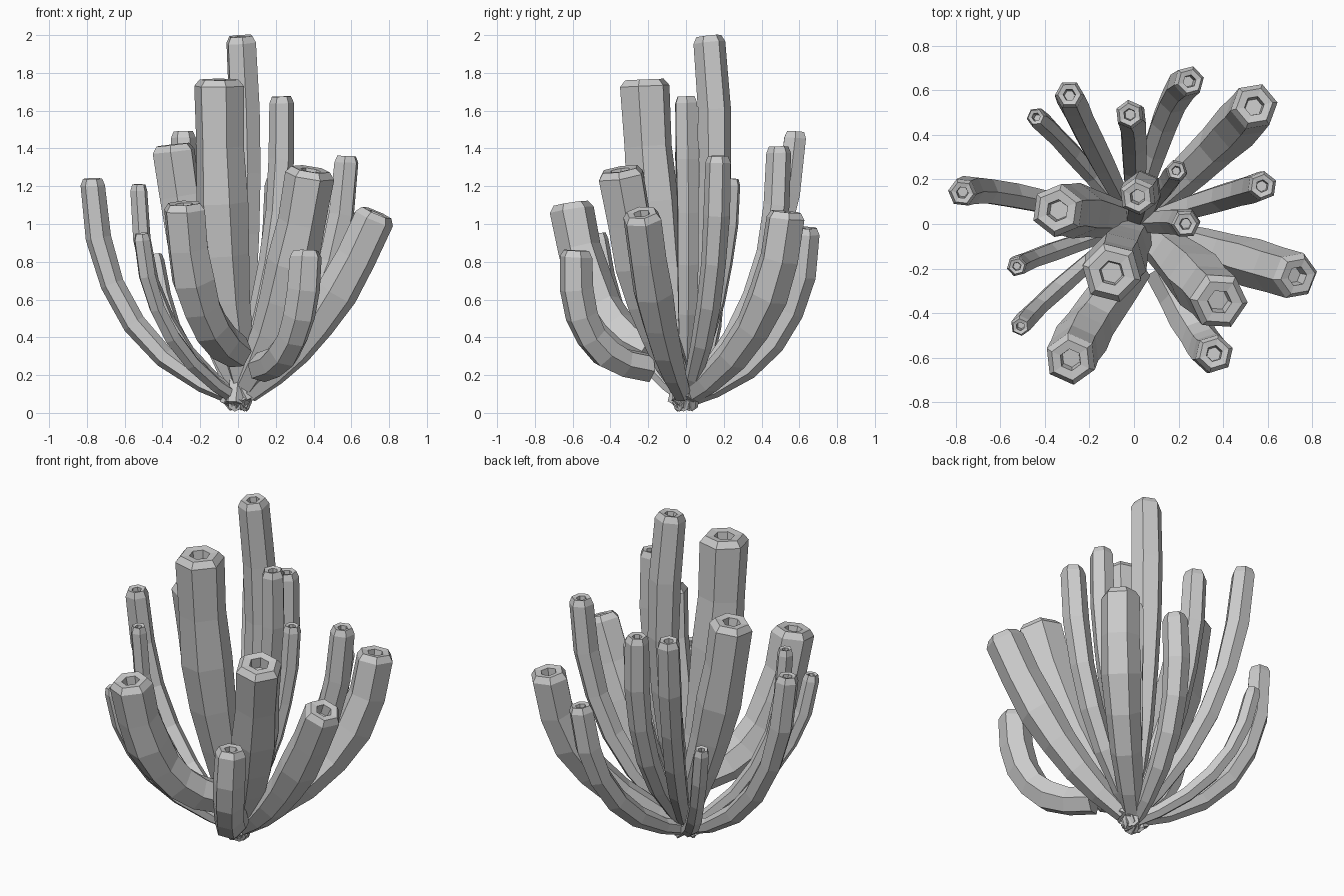
import bpy, bmesh, math
from mathutils import Vector

if "Cube" in bpy.data.objects:
    bpy.data.objects.remove(bpy.data.objects["Cube"])

SIDES = 6


def ring(bm, centre, tangent, side, r, spin):
    # one hexagonal cross-section square to the path
    up = tangent.cross(side).normalized()
    sd = up.cross(tangent).normalized()
    out = []
    for i in range(SIDES):
        a = 2 * math.pi * i / SIDES + spin
        p = centre + (sd * math.cos(a) + up * math.sin(a)) * r
        p.z = max(p.z, 0.0)
        out.append(bm.verts.new(p))
    return out


def tube(name, tip, mid, r, base=None, rb=None, steps=6):
    tip, mid = Vector(tip), Vector(mid)
    rb = rb or max(0.038, 0.5 * r)
    if base is None:
        d = Vector((mid.x, mid.y, 0)).normalized()
        base = d * -0.06 + Vector((0, 0, rb + 0.005))
    base = Vector(base)
    ctrl = 2 * mid - 0.5 * (base + tip)
    side = Vector((-tip.y, tip.x, 0)).normalized()
    spin = r * 9
    bm = bmesh.new()
    rings = []
    # swollen stem along the curved path
    end = (tip - ctrl).normalized()
    stop = tip - end * 0.035
    for k in range(steps + 1):
        t = k / steps
        c = base * (1 - t) ** 2 + ctrl * 2 * t * (1 - t) + stop * t * t
        tan = ((ctrl - base) * (1 - t) + (stop - ctrl) * t).normalized()
        rad = rb + (r - rb) * min(1, t / 0.55)
        if 0 < k < steps:
            rad *= 1 + 0.05 * math.sin(k * 2.3 + r * 40)
        rings.append(ring(bm, c, tan, side, rad, spin))
    # chamfered rim and hollow mouth
    for f, h in ((0.78, 0.035), (0.42, 0.03), (0.36, -0.03)):
        rings.append(ring(bm, stop + end * h, end, side, r * f, spin))
    for a, b in zip(rings, rings[1:]):
        for i in range(SIDES):
            j = (i + 1) % SIDES
            bm.faces.new((a[i], a[j], b[j], b[i]))
    bm.faces.new(rings[0][::-1])
    bm.faces.new(rings[-1])
    bmesh.ops.recalc_face_normals(bm, faces=bm.faces)
    me = bpy.data.meshes.new(name)
    bm.to_mesh(me)
    bm.free()
    bpy.context.collection.objects.link(bpy.data.objects.new(name, me))


# tall centre tubes
tube("centre_tube", (0.015, 0.12, 1.995), (0.04, 0.135, 0.95), 0.085)
tube("thick_front_tube", (-0.1, -0.22, 1.765), (-0.065, -0.145, 0.85), 0.136,
     (0.03, -0.01, 0.16), 0.07)
tube("right_inner_tube", (0.23, 0.0, 1.675), (0.17, 0.01, 0.8), 0.065)
tube("back_inner_tube", (0.19, 0.24, 1.24), (0.13, 0.16, 0.6), 0.05)
tube("thick_left_tube", (-0.345, 0.06, 1.42), (-0.2, 0.05, 0.7), 0.12)

# back tubes
tube("back_right_tube", (0.54, 0.53, 1.065), (0.375, 0.355, 0.46), 0.107)
tube("back_outer_tube", (0.25, 0.64, 0.98), (0.14, 0.46, 0.38), 0.07)
tube("back_left_tall_tube", (-0.29, 0.58, 1.49), (-0.2, 0.39, 0.65), 0.066)
tube("back_middle_tube", (-0.02, 0.49, 1.41), (0.0, 0.36, 0.62), 0.066)
tube("back_left_small_tube", (-0.44, 0.48, 0.84), (-0.28, 0.32, 0.33), 0.046)

# left tubes
tube("left_thin_tube", (-0.525, -0.19, 1.21), (-0.38, -0.13, 0.5), 0.046)
tube("front_left_thin_tube", (-0.51, -0.46, 0.95), (-0.35, -0.3, 0.41), 0.046)
tube("left_outer_tube", (-0.77, 0.14, 1.24), (-0.55, 0.13, 0.48), 0.065)

# right tubes
tube("right_back_tube", (0.575, 0.17, 1.36), (0.4, 0.12, 0.58), 0.068)
tube("right_outer_tube", (0.735, -0.235, 1.06), (0.42, -0.14, 0.48), 0.108,
     (0.06, -0.02, 0.1), 0.05)
tube("front_right_tube", (0.385, -0.35, 1.29), (0.235, -0.2, 0.6), 0.132,
     (0.04, -0.02, 0.15), 0.07)

# front tubes
tube("front_right_short_tube", (0.36, -0.58, 0.86), (0.29, -0.5, 0.41), 0.088,
     (0.12, -0.2, 0.24), 0.08)
tube("front_left_tube", (-0.285, -0.61, 1.11), (-0.195, -0.45, 0.57), 0.118,
     (0.0, -0.18, 0.32), 0.09)
